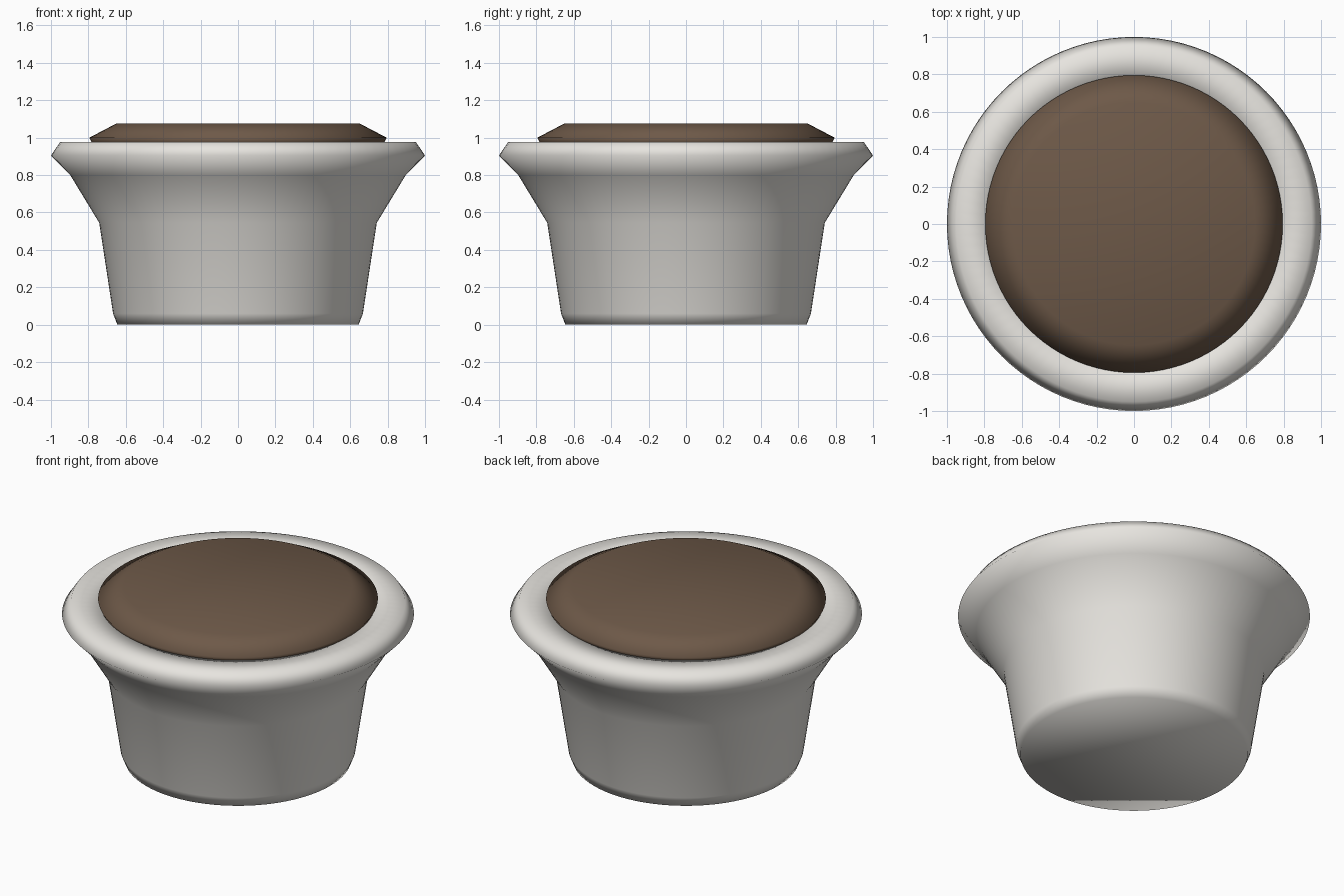
import bpy, bmesh
from math import cos, sin, tau

if "Cube" in bpy.data.objects:
    bpy.data.objects.remove(bpy.data.objects["Cube"])

SEGMENTS = 96


def lathe(name, profile, color=None):
    """Spin an (r, z) profile around z; r = 0 ends are capped with one face."""
    bm = bmesh.new()
    rings = [[bm.verts.new((r * cos(tau * i / SEGMENTS), r * sin(tau * i / SEGMENTS), z))
              for i in range(SEGMENTS)] for r, z in profile]
    for a, b in zip(rings, rings[1:]):
        for i in range(SEGMENTS):
            j = (i + 1) % SEGMENTS
            bm.faces.new((a[i], a[j], b[j], b[i]))
    bm.faces.new(rings[0][::-1])
    bm.faces.new(rings[-1])
    bmesh.ops.recalc_face_normals(bm, faces=bm.faces)
    for f in bm.faces:
        f.smooth = True
    me = bpy.data.meshes.new(name)
    bm.to_mesh(me)
    bm.free()
    ob = bpy.data.objects.new(name, me)
    bpy.context.collection.objects.link(ob)
    if color:
        mat = bpy.data.materials.new(name)
        mat.diffuse_color = color
        mat.use_nodes = True
        mat.node_tree.nodes["Principled BSDF"].inputs["Base Color"].default_value = mat.diffuse_color
        me.materials.append(mat)
    return ob


# Pot: base, tapered wall, flared rim, then down the inside to an inner floor
lathe("pot", [(0.645, 0), (0.668, 0.06), (0.742, 0.545), (0.897, 0.80),
              (1.0, 0.905), (0.95, 0.978), (0.78, 0.978), (0.66, 0.60), (0.58, 0.10)],
      (0.8, 0.78, 0.74, 1))

# Soil: bevelled disc seated in the rim
lathe("soil", [(0.745, 0.88), (0.783, 0.975), (0.795, 1.0), (0.648, 1.077)],
      (0.155, 0.1, 0.065, 1))
